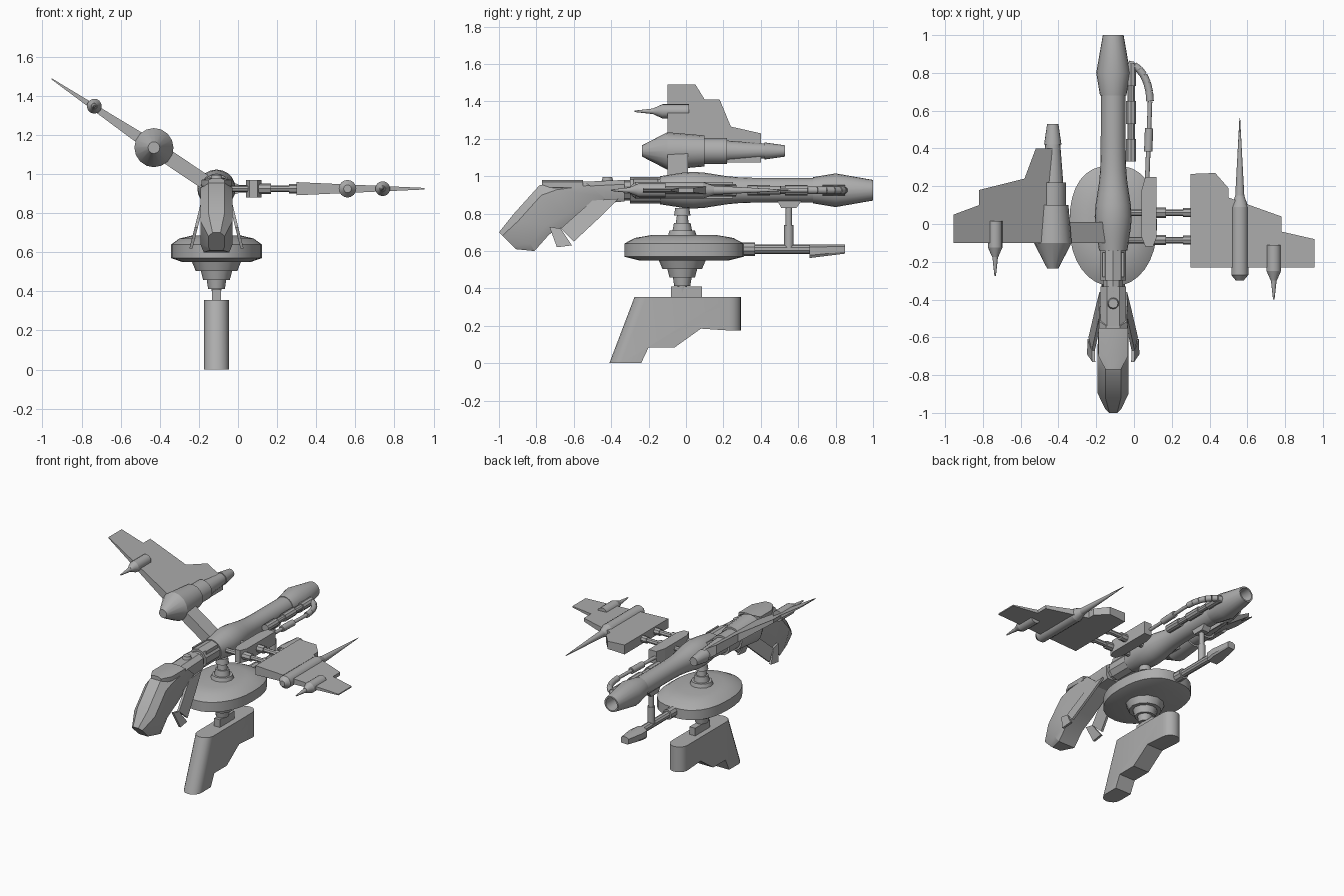
import bpy, bmesh, math
from mathutils import Vector, Matrix

default_cube = bpy.data.objects.get("Cube")
if default_cube:
    bpy.data.objects.remove(default_cube, do_unlink=True)

grey_value = 0.42
grey_colour = (grey_value, grey_value, grey_value, 1)
grey = bpy.data.materials.new("plain_grey")
grey.use_nodes = True
grey.diffuse_color = grey_colour
grey.node_tree.nodes["Principled BSDF"].inputs["Base Color"].default_value = grey_colour

# Shared centre lines, as x and z
BODY = MID, AXIS = -0.11, 0.925
ENGINE = (-0.43, 1.135)
RIGHT_GUN = (-0.735, 1.347)
NEEDLE = (0.56, AXIS)
LEFT_GUN = (0.74, AXIS)
ARM = (MID, 0.61)


def finish(mesh_builder, name, smooth=True):
    bmesh.ops.recalc_face_normals(mesh_builder, faces=mesh_builder.faces)
    mesh = bpy.data.meshes.new(name)
    mesh_builder.to_mesh(mesh)
    mesh_builder.free()
    mesh.materials.append(grey)
    part = bpy.data.objects.new(name, mesh)
    bpy.context.collection.objects.link(part)
    if smooth:
        bpy.ops.object.select_all(action='DESELECT')
        part.select_set(True)
        bpy.context.view_layer.objects.active = part
        bpy.ops.object.shade_smooth_by_angle(angle=math.radians(32))


def loft(name, rings, smooth=True):
    """Skin equal-length point rings and cap both ends."""
    builder = bmesh.new()
    rows = [[builder.verts.new(point) for point in ring] for ring in rings]
    for row, following in zip(rows, rows[1:]):
        for i in range(len(row)):
            builder.faces.new((row[i - 1], row[i], following[i], following[i - 1]))
    builder.faces.new(rows[0])
    builder.faces.new(rows[-1])
    finish(builder, name, smooth)


def cone(name, start, end, radius, end_radius=None, sides=12):
    """Round bar between two points, tapered if an end radius is given."""
    start, end = Vector(start), Vector(end)
    span = end - start
    place = Matrix.Translation((start + end) / 2) @ span.to_track_quat('Z', 'Y').to_matrix().to_4x4()
    builder = bmesh.new()
    bmesh.ops.create_cone(builder, cap_ends=True, segments=sides, radius1=radius,
                          radius2=radius if end_radius is None else end_radius,
                          depth=span.length, matrix=place)
    finish(builder, name)


def turned(name, axis, front, rear, radius, rear_radius=None, sides=16):
    """Cone lying along y on a given centre line."""
    cone(name, (axis[0], front, axis[1]), (axis[0], rear, axis[1]), radius, rear_radius, sides)


def circle(axis, y, radius, sides=20):
    angles = [math.tau * i / sides for i in range(sides)]
    return [(axis[0] + radius * math.cos(a), y, axis[1] + radius * math.sin(a)) for a in angles]


def slab(name, outline, x, half):
    """Side outline of y and z, thickened along x."""
    loft(name, [[(edge, y, z) for y, z in outline] for edge in (x - half, x + half)], False)


def block(name, x, half, y, z):
    slab(name, [(y[0], z[0]), (y[1], z[0]), (y[1], z[1]), (y[0], z[1])], x, half)


def plate(name, outline, level, half):
    """Wing outline of x and y, with height and thickness varying along x."""
    loft(name, [[(x, y, level(x) + side * half(x)) for x, y in outline]
                for side in (-1, 1)], False)


def hull(name, tops, bottoms, widths):
    """Chamfered sections hung between a top line and a bottom line of y and z."""
    half_shape = [(0.8, 0), (1, 0.2), (1, 0.8), (0.5, 1)]
    shape = half_shape + [(-across, up) for across, up in reversed(half_shape)]
    rings = []
    for top, bottom, width in zip(tops, bottoms, widths):
        top, bottom = Vector((MID, *top)), Vector((MID, *bottom))
        rings.append([bottom.lerp(top, up) + Vector((across * width, 0, 0)) for across, up in shape])
    loft(name, rings)


# Fuselage swelling at the wings, then a flared hollow nozzle
stations = [-0.14 + 0.06 * i for i in range(15)]
loft("fuselage", [circle(BODY, y, 0.066 + 0.032 * math.exp(-((y - 0.04) / 0.16) ** 2))
                  for y in stations])
loft("tail_nozzle", [circle(BODY, y, radius) for y, radius in
                     ((0.68, 0.07), (0.8, 0.09), (1, 0.055), (1, 0.045), (0.9, 0.04))])

# Ribbed neck
turned("neck_collar", BODY, -0.3, -0.12, 0.07, sides=10)
turned("neck_core", BODY, -0.36, -0.28, 0.054, sides=10)
for offset in (-0.05, -0.02, 0.02, 0.05):
    block("neck_rib", MID + offset, 0.006, (-0.28, -0.15), (0.95, 0.985))
hull("neck_block", [(-0.33, 0.98), (-0.56, 0.97)], [(-0.33, 0.865), (-0.5, 0.85)], [0.067, 0.067])
cone("neck_dome", (MID, -0.42, AXIS), (MID, -0.42, 0.995), 0.045, 0.025)

# Long drooping head with a rounded crown
full = 0.082
hull("head",
     [(-0.54, 0.972), (-0.71, 0.972), (-0.785, 0.95), (-0.92, 0.8), (-1, 0.7)],
     [(-0.42, 0.87), (-0.62, 0.75), (-0.73, 0.69), (-0.81, 0.6), (-0.91, 0.61)],
     [full * 0.9, full, full, full, full / 2])
crown_ys = (-0.55, -0.7, -0.77)
hull("crown", [(y, 0.98) for y in crown_ys], [(y, 0.93) for y in crown_ys],
     [full * 0.95, full * 0.95, full / 2])

# Cheek fins, splaying outward as they hang lower
cheek_fins = {
    "upper": [(-0.36, 0.88), (-0.45, 0.79), (-0.6, 0.65), (-0.67, 0.72), (-0.5, 0.87)],
    "lower": [(-0.73, 0.73), (-0.67, 0.72), (-0.61, 0.63), (-0.69, 0.62)],
}
for side_name, side in (("left", 1), ("right", -1)):
    for fin_name, outline in cheek_fins.items():
        loft(f"{side_name}_{fin_name}_cheek_fin",
             [[(MID + side * (0.07 + (0.87 - z) / 4 + skin), y, z) for y, z in outline]
              for skin in (-0.01, 0.006)], False)


# Oval disc, squarer at the rear
def oval(z, size, sides=32):
    ring = []
    for i in range(sides):
        across, along = math.cos(math.tau * i / sides), math.sin(math.tau * i / sides)
        power = 0.8 if along > 0 else 0.95
        ring.append((MID + size * 0.232 * math.copysign(abs(across) ** power, across),
                     size * 0.32 * math.copysign(abs(along) ** power, along) - 0.01, z))
    return ring


loft("disc", [oval(z, size) for z, size in
              ((0.55, 0.75), (0.57, 1), (0.64, 1), (0.67, 0.82), (0.685, 0.55))])

# Stepped hubs shrinking away from the disc
hub_tiers = (("upper_hub", 0.67, 0.04, (0.08, 0.052, 0.034, 0.044)),
             ("lower_hub", 0.55, 0.046, (0.125, 0.08, 0.05, 0.025)))
for name, base, step, radii in hub_tiers:
    rise = step if name == "upper_hub" else -step
    for tier, radius in enumerate(radii):
        low = base + rise * tier
        cone(name, (MID, -0.02, low), (MID, -0.02, low + rise), radius, radius * 0.85)
block("foot_mount", MID, 0.022, (-0.08, 0.085), (0.34, 0.41))


# Foot blade with rounded leading and trailing edges
def foot_ring(across, half=0.063):
    inset = half * (1 - math.sqrt(1 - across * across))
    front, back = inset, 0.295 - inset
    outline = [(front - 0.275, 0.355), (back, 0.355), (back, 0.175), (0.08, 0.185),
               (-0.06, 0.085), (-0.2, 0.085), (-0.24, 0), (front - 0.41, 0)]
    return [(MID + half * across, y, z) for y, z in outline]


loft("foot", [foot_ring(math.sin(math.pi * i / 8)) for i in range(-4, 5)])

# Rear arm of the disc and the post that holds the fuselage
turned("arm_joint", ARM, 0.28, 0.37, 0.036, sides=10)
turned("arm_tube", ARM, 0.35, 0.68, 0.025, sides=10)
tip_ys = (0.66, 0.72, 0.85)
hull("arm_tip", [(y, 0.635) for y in tip_ys], [(y, 0.48 + y / 8) for y in tip_ys],
     [0.045, 0.05, 0.03])
slab("post_mount", [(0.47, 0.9), (0.64, 0.9), (0.59, 0.83), (0.51, 0.83)], MID, 0.03)
cone("post", (MID, 0.55, 0.62), (MID, 0.55, 0.84), 0.018)
cone("post_sleeve", (MID, 0.55, 0.62), (MID, 0.55, 0.74), 0.025)


# Raised right wing with stepped trailing edge
def right_level(x):
    return ENGINE[1] - 0.672 * (x - ENGINE[0])


plate("right_wing", [(-0.955, -0.1), (-0.4, -0.1), (-0.4, 0.4), (-0.52, 0.4), (-0.58, 0.24),
                     (-0.82, 0.18), (-0.82, 0.1), (-0.955, 0.05)],
      right_level, lambda x: 0.07 * (x + 1))
plate("right_wing_root", [(-0.42, -0.1), (MID, -0.1), (MID, 0.01), (-0.42, 0.01)],
      right_level, lambda x: 0.045)

# Engine pod on the right wing
turned("engine_nose", ENGINE, -0.235, -0.1, 0.03, 0.1)
turned("engine_drum", ENGINE, -0.1, 0.1, 0.1, 0.083)
turned("engine_waist", ENGINE, 0.08, 0.22, 0.07)
turned("engine_taper", ENGINE, 0.2, 0.42, 0.057, 0.04)
turned("engine_exhaust", ENGINE, 0.42, 0.53, 0.046, 0.03)

# Level left wing with its long needle pod
plate("left_wing", [(0.3, -0.23), (0.955, -0.23), (0.955, -0.08), (0.78, -0.04), (0.78, 0.04),
                    (0.5, 0.14), (0.5, 0.19), (0.43, 0.27), (0.3, 0.265)],
      lambda x: AXIS, lambda x: 0.045 * (1 - x) + 0.002)
turned("needle_nose", NEEDLE, -0.3, -0.27, 0.02, 0.045)
turned("needle_drum", NEEDLE, -0.27, 0.09, 0.045)
turned("needle_shoulder", NEEDLE, 0.09, 0.15, 0.045, 0.024)
turned("needle_spike", NEEDLE, 0.15, 0.56, 0.024, 0.002)

# Matching wing guns
for name, axis, rear in (("right_gun", RIGHT_GUN, 0.015), ("left_gun", LEFT_GUN, -0.11)):
    turned(name + "_drum", axis, rear - 0.14, rear, 0.038)
    turned(name + "_shoulder", axis, rear - 0.19, rear - 0.14, 0.016, 0.038)
    turned(name + "_barrel", axis, rear - 0.29, rear - 0.18, 0.004, 0.016)

# Struts and nacelle between fuselage and left wing
for y in (0.06, -0.085):
    for name, inner, outer, radius in (("wing_strut", MID, 0.32, 0.017),
                                       ("strut_sleeve", 0.1, 0.17, 0.027),
                                       ("strut_collar", 0.26, 0.31, 0.024)):
        cone(name, (inner, y, AXIS), (outer, y, AXIS), radius, sides=8)
plate("side_nacelle", [(0.06, -0.12), (0.1, -0.12), (0.12, -0.07), (0.12, 0.25), (0.06, 0.25),
                       (0.04, 0.18), (0.04, -0.07)], lambda x: AXIS, lambda x: 0.045)

# Curved hose from the tail, running on to the nacelle
bend = [(0.115 * math.sin(math.pi * i / 12) - 0.03, 0.65 + 0.195 * math.cos(math.pi * i / 12), AXIS)
        for i in range(7)]
for start, end in zip(bend, bend[1:]):
    cone("hose_bend", start, end, 0.02)
nacelle_end = (0.07, 0.24, AXIS)
cone("outer_hose", bend[-1], nacelle_end, 0.012)
cone("outer_hose_sleeve", Vector(bend[-1]).lerp(nacelle_end, 0.35),
     Vector(bend[-1]).lerp(nacelle_end, 0.65), 0.022)

# Inner hose beside the fuselage, alternating thick and thin
for i in range(5):
    front = 0.33 + 0.1 * i
    turned("inner_hose", (-0.015, AXIS), front, front + 0.12, 0.02 if i % 2 else 0.028, sides=10)
